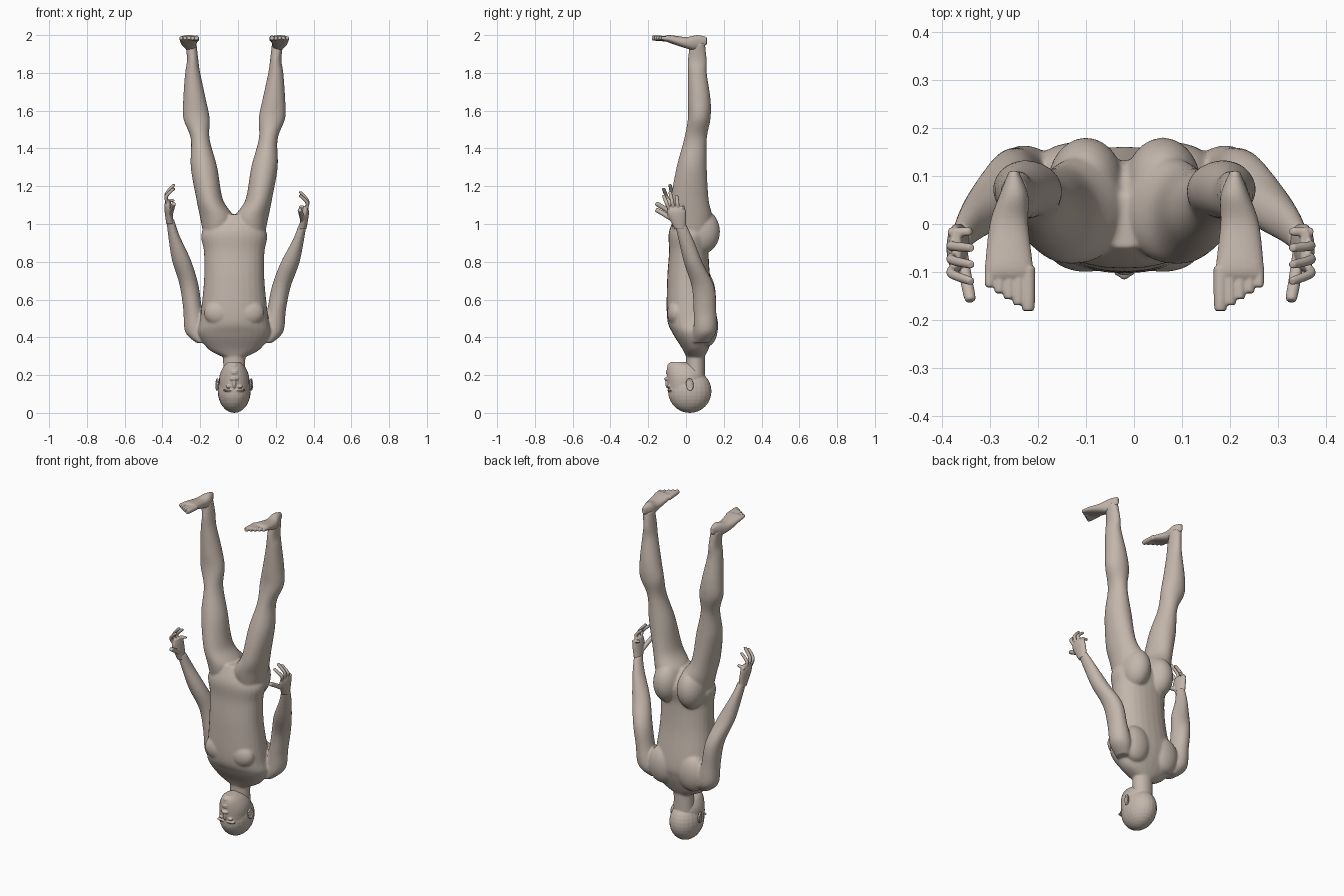
import bpy, bmesh, math
from mathutils import Vector, Matrix

if "Cube" in bpy.data.objects:
    bpy.data.objects.remove(bpy.data.objects["Cube"], do_unlink=True)

MIDDLE = -.02          # centre line of the figure
ACROSS, DEPTH, UP = Vector((1, 0, 0)), Vector((0, 1, 0)), Vector((0, 0, 1))
SIDES = {"right": -1, "left": 1}

skin = bpy.data.materials.new("warm beige skin")
skin.use_nodes = True
skin.diffuse_color = (.55, .47, .41, 1)
shader = skin.node_tree.nodes["Principled BSDF"]
shader.inputs["Base Color"].default_value = skin.diffuse_color


def spline(rows, steps=6):
    """Smoothly interpolate a list of cross-sections."""
    result, last = [], len(rows) - 1
    for i in range(last):
        before, start = rows[max(i - 1, 0)], rows[i]
        end, after = rows[i + 1], rows[min(i + 2, last)]
        for k in range(steps):
            t = k / steps
            result.append([
                b + t / 2 * (c - a + t * (2 * a - 5 * b + 4 * c - d + t * (3 * (b - c) + d - a)))
                for a, b, c, d in zip(before, start, end, after)])
    return result + [list(rows[-1])]


def loft(mesh, rows, first=ACROSS, second=DEPTH, power=1, sides=28):
    """Skin closed rings; a row is x, y, z and the radii along both directions."""
    def bend(value):
        return math.copysign(abs(value) ** power, value)

    rings = []
    for x, y, z, first_radius, second_radius in spline(rows):
        ring = []
        for k in range(sides):
            angle = math.tau * k / sides
            offset = first * first_radius * bend(math.cos(angle))
            offset += second * second_radius * bend(math.sin(angle))
            ring.append(mesh.verts.new(Vector((x, y, z)) + offset))
        rings.append(ring)
    for lower, upper in zip(rings, rings[1:]):
        for k in range(sides):
            mesh.faces.new((lower[k - 1], lower[k], upper[k], upper[k - 1]))
    mesh.faces.new(rings[0])
    mesh.faces.new(rings[-1])


def ball(mesh, centre, radii):
    """Ellipsoid placed relative to the centre line."""
    x, y, z = centre
    place = Matrix.Translation((MIDDLE + x, y, z)) @ Matrix.Diagonal((*radii, 1))
    bmesh.ops.create_uvsphere(mesh, u_segments=24, v_segments=16, radius=1, matrix=place)


def digit(mesh, points, radius):
    """Rounded finger or toe through the given points."""
    start, end = Vector(points[0]), Vector(points[-1])
    axis = (end - start).normalized()
    first = axis.cross(ACROSS).normalized()
    rows = [(*point, radius, radius) for point in points[:-1]]
    rows.append((*(end - axis * radius / 2), radius * .9, radius * .9))
    rows.append((*end, radius * .3, radius * .3))
    loft(mesh, rows, first, axis.cross(first), sides=14)


def finish(mesh, name, voxel, passes):
    """Fuse the overlapping pieces of a part into one soft surface."""
    bmesh.ops.recalc_face_normals(mesh, faces=mesh.faces)
    data = bpy.data.meshes.new(name)
    mesh.to_mesh(data)
    mesh.free()
    data.materials.append(skin)
    part = bpy.data.objects.new(name, data)
    bpy.context.collection.objects.link(part)
    fuse = part.modifiers.new("fuse", 'REMESH')
    fuse.mode, fuse.voxel_size, fuse.use_smooth_shade = 'VOXEL', voxel, True
    soften = part.modifiers.new("soften", 'SMOOTH')
    soften.iterations = passes


def upright(profile):
    """Cross-sections from height, front, back and half width."""
    return [(MIDDLE, (front + back) / 2, height, half, (back - front) / 2)
            for height, front, back, half in profile]


def mirror(side, rows):
    """Place rows measured outward from the centre line on one side."""
    return [(MIDDLE + side * outward, *rest) for outward, *rest in rows]


def arm_pose(side, rows):
    """The left arm swings slightly wider and reaches a little less far."""
    posed = []
    for outward, y, z, *radii in rows:
        reach = max(z - .45, 0)
        if side > 0:
            outward, z = outward + reach * .04, z - reach * .05
        posed.append((outward, y, z, *radii))
    return mirror(side, posed)


# Profiles: height, front, back, half width
TORSO = [(.3, 0, .1, .07), (.34, -.02, .12, .14), (.42, -.07, .15, .19), (.5, -.1, .16, .18),
         (.7, -.1, .13, .16), (.85, -.09, .12, .16), (.96, -.09, .13, .17), (1.05, -.05, .06, .06)]
NECK = [(.17, 0, .1, .06), (.3, 0, .1, .06), (.36, 0, .1, .08)]
FACE = [(.08, -.09, .06, .07), (.18, -.1, .1, .08), (.24, -.1, .08, .06), (.27, -.08, 0, .03)]

# Limbs: distance outward, depth, height and the two radii
LEG = [(.09, .03, .93, .07, .09), (.09, .03, 1.03, .09, .11), (.13, .02, 1.13, .07, .1),
       (.16, .03, 1.3, .07, .08), (.18, .05, 1.45, .05, .06), (.2, .07, 1.56, .07, .06),
       (.21, .07, 1.66, .06, .06), (.22, .06, 1.8, .04, .05), (.22, .06, 1.87, .03, .05),
       (.23, .06, 1.96, .03, .04)]
ARM = [(.17, .08, .37, .03, .04), (.2, .1, .43, .06, .06), (.22, .1, .55, .05, .06),
       (.24, .09, .68, .05, .06), (.28, .04, .81, .05, .05), (.32, 0, .94, .03, .04),
       (.34, -.03, 1.03, .02, .03)]
PALM = [(.34, -.03, 1, .02, .03), (.35, -.05, 1.09, .02, .05), (.35, -.05, 1.13, .01, .04)]
FOOT = [(.23, .11, 1.97, .01, .02), (.23, .06, 1.96, .03, .04), (.24, 0, 1.96, .04, .03),
        (.24, -.09, 1.98, .05, .02), (.24, -.12, 1.98, .05, .01)]

# Body: torso, neck, seat, chest, shoulder blades, arms and legs
body = bmesh.new()
loft(body, upright(TORSO), power=.9)
loft(body, upright(NECK))
for side in SIDES.values():
    loft(body, mirror(side, LEG))
    loft(body, arm_pose(side, ARM))
    ball(body, (side * .08, .08, .96), (.08, .1, .12))
    ball(body, (side * .08, -.05, .53), (.08, .05, .07))
    ball(body, (side * .1, .11, .46), (.09, .06, .11))
finish(body, "body", .006, 9)

# Head: skull, face, nose, lips, chin, nostrils, brows and eyes
head = bmesh.new()
ball(head, (0, .02, .115), (.087, .115, .115))
loft(head, upright(FACE))
ball(head, (0, -.1, .18), (.014, .016, .01))
ball(head, (0, -.1, .16), (.01, .01, .03))
for lip in (.21, .22):
    ball(head, (0, -.095, lip), (.02, .012, .006))
ball(head, (0, -.08, .25), (.02, .02, .015))
for side in SIDES.values():
    ball(head, (side * .014, -.1, .18), (.008, .008, .008))
    ball(head, (side * .03, -.085, .12), (.03, .015, .007))
    ball(head, (side * .03, -.09, .14), (.015, .01, .008))
finish(head, "head", .0035, 4)

for label, side in SIDES.items():
    # Ear: raised rim around a shallow bowl
    ear = bmesh.new()
    ball(ear, (side * .087, .02, .15), (.007, .017, .03))
    for k in range(16):
        angle = math.tau * k / 16
        back, rise = .015 * math.cos(angle), .027 * math.sin(angle)
        ball(ear, (side * (.09 + back / 4), .02 + back, .15 + rise - back / 4), (.006, .006, .006))
    finish(ear, label + "_ear", .0025, 3)

    # Hand: palm, four curled fingers and a thumb
    hand = bmesh.new()
    loft(hand, arm_pose(side, PALM))
    for finger in range(4):
        base, tip = -.085 + finger * .022, -.12 + finger * .035
        top = 1.21 - .02 * (finger - 1) ** 2
        path = [(.35, base, 1.1), (.36, (base + tip) / 2, (1.1 + top) / 2), (.32, tip, top)]
        digit(hand, arm_pose(side, path), .01)
    thumb = [(.34, -.05, 1.04), (.33, -.11, 1.08), (.32, -.16, 1.11)]
    digit(hand, arm_pose(side, thumb), .013)
    finish(hand, label + "_hand", .003, 3)

    # Foot: wedge with five toes
    foot = bmesh.new()
    loft(foot, mirror(side, FOOT), ACROSS, UP, .9)
    for toe in range(5):
        outward = .2 + toe * .02
        path = [(outward, -.09, 1.98), (outward, -.18 + toe * .012, 1.985)]
        digit(foot, mirror(side, path), .015 - toe * .001)
    finish(foot, label + "_foot", .003, 3)
